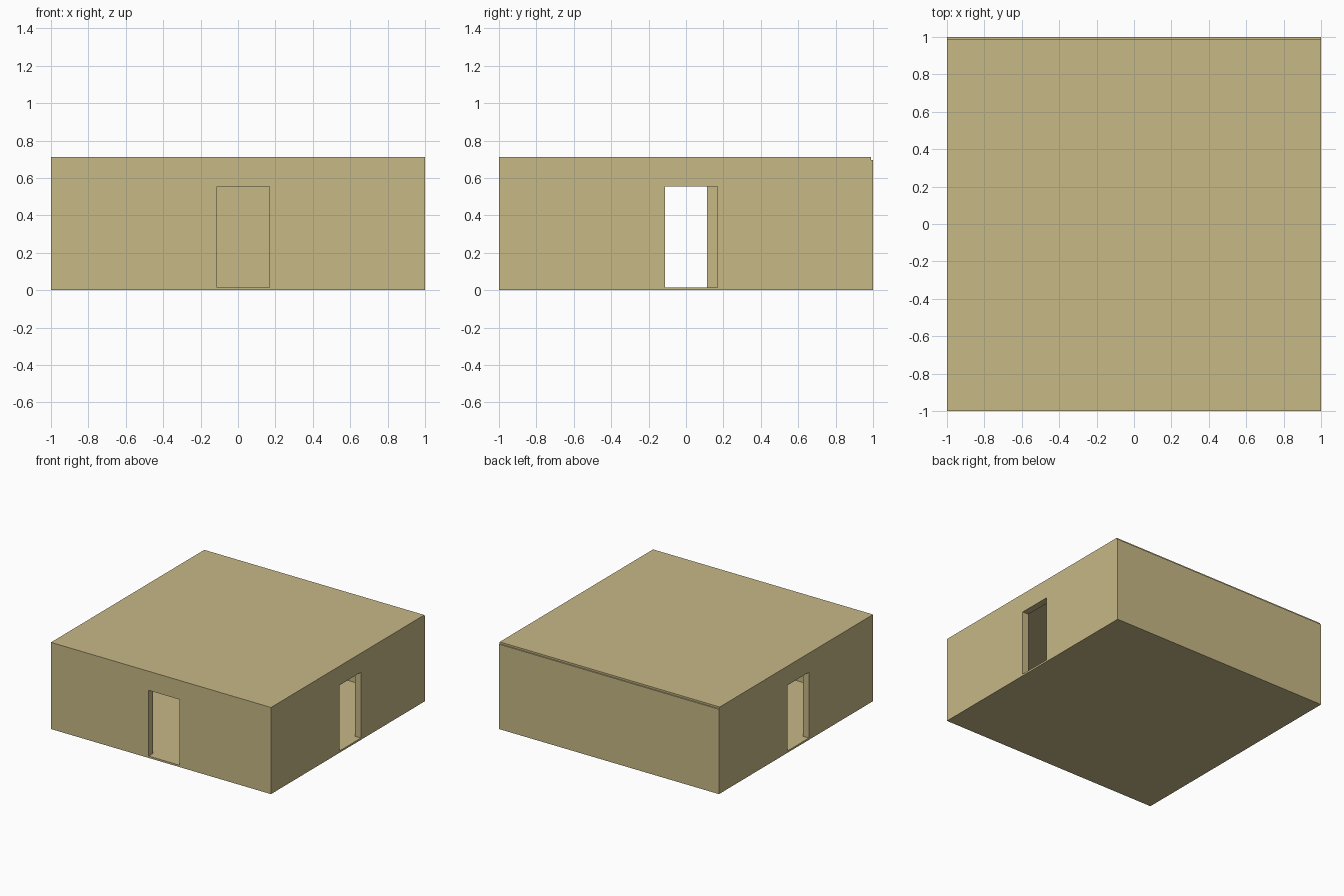
import bpy, bmesh
from math import pi
from mathutils import Matrix

if "Cube" in bpy.data.objects:
    bpy.data.objects.remove(bpy.data.objects["Cube"])

SAND = bpy.data.materials.new("sand")
SAND.diffuse_color = (0.57, 0.48, 0.24, 1)
SAND.use_nodes = True
SAND.node_tree.nodes["Principled BSDF"].inputs["Base Color"].default_value = SAND.diffuse_color

FLOOR, WALL_TOP, TOP = 0.015, 0.697, 0.712   # floor top, wall top, roof top
T = 0.056                                    # wall thickness
DOOR = (-0.112, 0.168, 0.555)                # left, right, head height


def extrude_profile(name, points, vec, matrix=Matrix()):
    """Closed outline pushed along vec into a solid."""
    bm = bmesh.new()
    face = bm.faces.new([bm.verts.new(p) for p in points])
    ext = bmesh.ops.extrude_face_region(bm, geom=[face])
    moved = [g for g in ext["geom"] if isinstance(g, bmesh.types.BMVert)]
    bmesh.ops.translate(bm, verts=moved, vec=vec)
    bmesh.ops.recalc_face_normals(bm, faces=bm.faces)
    bm.transform(matrix)
    mesh = bpy.data.meshes.new(name)
    bm.to_mesh(mesh)
    bm.free()
    mesh.materials.append(SAND)
    obj = bpy.data.objects.new(name, mesh)
    bpy.context.collection.objects.link(obj)
    return obj


def slab(name, y_back, z0, z1):
    pts = [(-1, -1, z0), (1, -1, z0), (1, y_back, z0), (-1, y_back, z0)]
    return extrude_profile(name, pts, (0, 0, z1 - z0))


def wall(name, turn, door):
    """Front wall outline, turned about z so the walls chase each other round."""
    xz = [(1, FLOOR), (1, WALL_TOP), (-1 + T, WALL_TOP), (-1 + T, FLOOR)]
    if door:
        left, right, head = DOOR
        xz += [(left, FLOOR), (left, head), (right, head), (right, FLOOR)]
    pts = [(x, -1, z) for x, z in xz]
    return extrude_profile(name, pts, (0, T, 0), Matrix.Rotation(turn * pi / 2, 4, 'Z'))


# Floor and roof slabs, the roof stopping just short at the back
slab("floor", 1.0, 0.0, FLOOR)
slab("roof", 0.99, WALL_TOP, TOP)

# Three walls with doorways and a plain back wall
for i, name in enumerate(["front_wall", "right_wall", "back_wall", "left_wall"]):
    wall(name, i, name != "back_wall")
